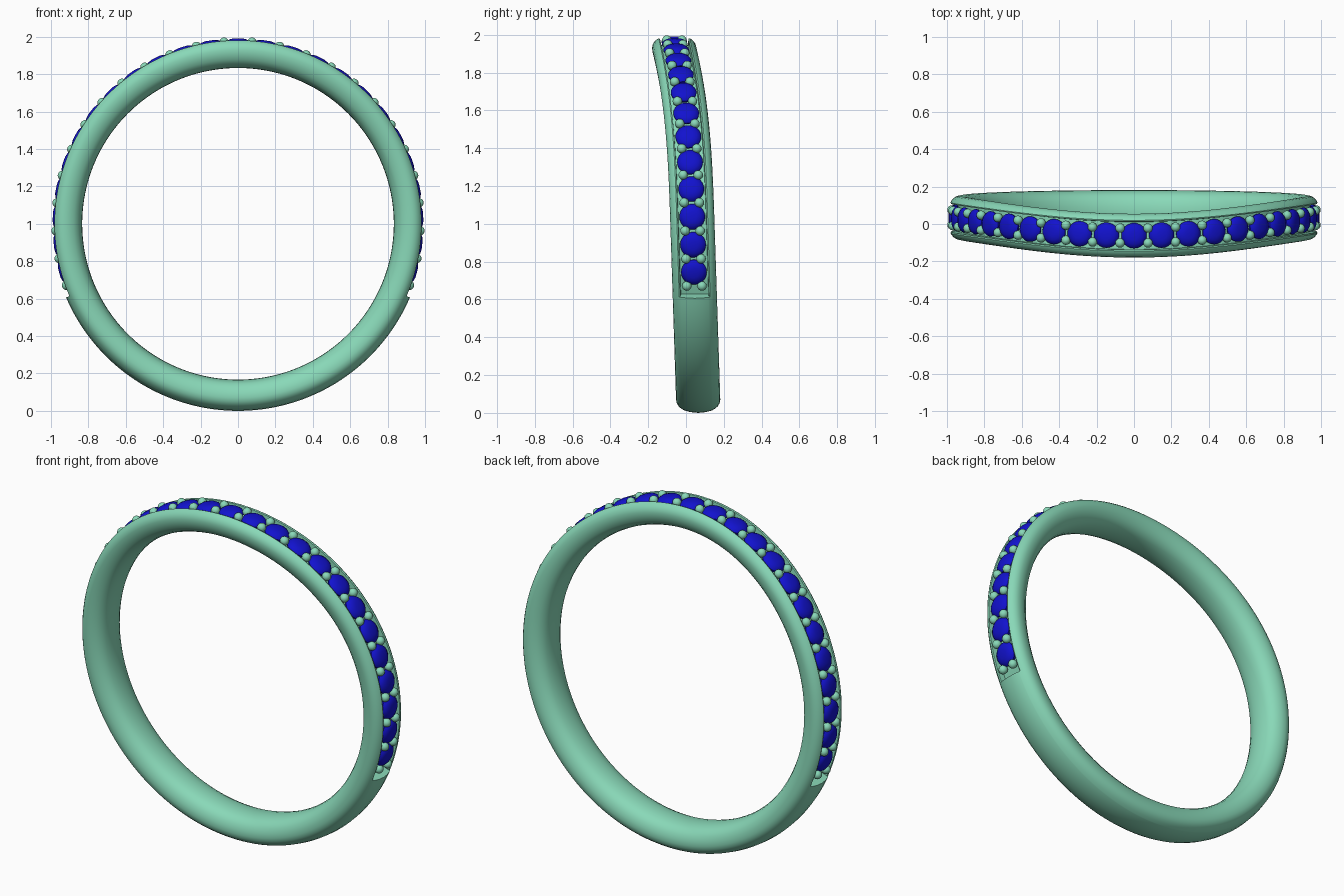
import bpy, bmesh
from math import sin, cos, pi, radians
from mathutils import Vector, Matrix

if "Cube" in bpy.data.objects:
    bpy.data.objects.remove(bpy.data.objects["Cube"])

CZ = 1.0                      # ring centre height
STEP = radians(8.78)          # angle between stones
END = radians(113.2)          # where the stone channel stops


def sway(a):
    """Sideways drift of the band: slight tilt plus a forward bow at the top."""
    z = CZ + 0.98 * cos(a)
    return 0.065 - 0.031 * z - 0.066 * max(0.0, cos(a)) ** 3


def point(a, off, r):
    return Vector((r * sin(a), sway(a) + off, CZ + r * cos(a)))


def material(name, col):
    m = bpy.data.materials.new(name)
    m.diffuse_color = (*col, 1)
    m.use_nodes = True
    m.node_tree.nodes["Principled BSDF"].inputs["Base Color"].default_value = m.diffuse_color
    return m


def finish(bm, name, mat, angle=35):
    bmesh.ops.recalc_face_normals(bm, faces=bm.faces)
    me = bpy.data.meshes.new(name)
    bm.to_mesh(me)
    bm.free()
    me.polygons.foreach_set("use_smooth", [True] * len(me.polygons))
    me.set_sharp_from_angle(angle=radians(angle))
    me.materials.append(mat)
    ob = bpy.data.objects.new(name, me)
    bpy.context.collection.objects.link(ob)
    return ob


metal = material("mint_metal", (0.25, 0.69, 0.48))
blue = material("blue_stone", (0.006, 0.006, 0.62))

# Half cross-sections (side offset, radius): shared sides, then plain or channelled top
side = [(0, .833), (.03, .835), (.06, .842), (.085, .855), (.104, .878), (.114, .905),
        (.117, .93), (.113, .95), (.103, .966), (.09, .977)]
plain = side + [(.077, .985), (.073, .987), (.04, .996), (0, 1.0)]
channel = side + [(.082, .981), (.075, .978), (.073, .945), (0, .945)]


def full(half):
    return half + [(-o, r) for o, r in half[-2:0:-1]]


# Band: swept section, doubled rings at the channel ends form the end walls
rings = []
n_top, n_low = 130, 76
for i in range(n_top + 1):
    rings.append((-END + 2 * END * i / n_top, full(channel)))
for i in range(n_low + 1):
    rings.append((END + (2 * pi - 2 * END) * i / n_low, full(plain)))
bm = bmesh.new()
loops = [[bm.verts.new(point(a, o, r)) for o, r in sec] for a, sec in rings]
for i, la in enumerate(loops):
    lb = loops[(i + 1) % len(loops)]
    for j in range(len(la)):
        k = (j + 1) % len(la)
        bm.faces.new((la[j], la[k], lb[k], lb[j]))
bmesh.ops.remove_doubles(bm, verts=bm.verts, dist=1e-5)
finish(bm, "band", metal)

# Stones: round cut with low domed crown and pointed base
gem_profile = [(.030, .905), (.067, .958), (.068, .966), (.060, .977), (.046, .986), (.024, .991)]
SEG = 24
bm = bmesh.new()
for k in range(-12, 13):
    a = k * STEP
    centre = Vector((0, sway(a), CZ))
    turn = Matrix.Rotation(a, 3, 'Y')
    prev = None
    for rad, h in gem_profile:
        ring = [bm.verts.new(centre + turn @ Vector((rad * cos(2 * pi * s / SEG),
                                                     rad * sin(2 * pi * s / SEG), h)))
                for s in range(SEG)]
        if prev:
            for s in range(SEG):
                t = (s + 1) % SEG
                bm.faces.new((prev[s], prev[t], ring[t], ring[s]))
        else:
            bm.faces.new(ring[::-1])
        prev = ring
    bm.faces.new(prev)
finish(bm, "stones", blue)

# Beads: a pair between each two stones and at both ends
bm = bmesh.new()
for k in range(-13, 13):
    a = (k + 0.5) * STEP
    for off in (-.04, .04):
        bmesh.ops.create_uvsphere(bm, u_segments=16, v_segments=10, radius=.025,
                                  matrix=Matrix.Translation(point(a, off, .974)))
finish(bm, "beads", metal, 60)
